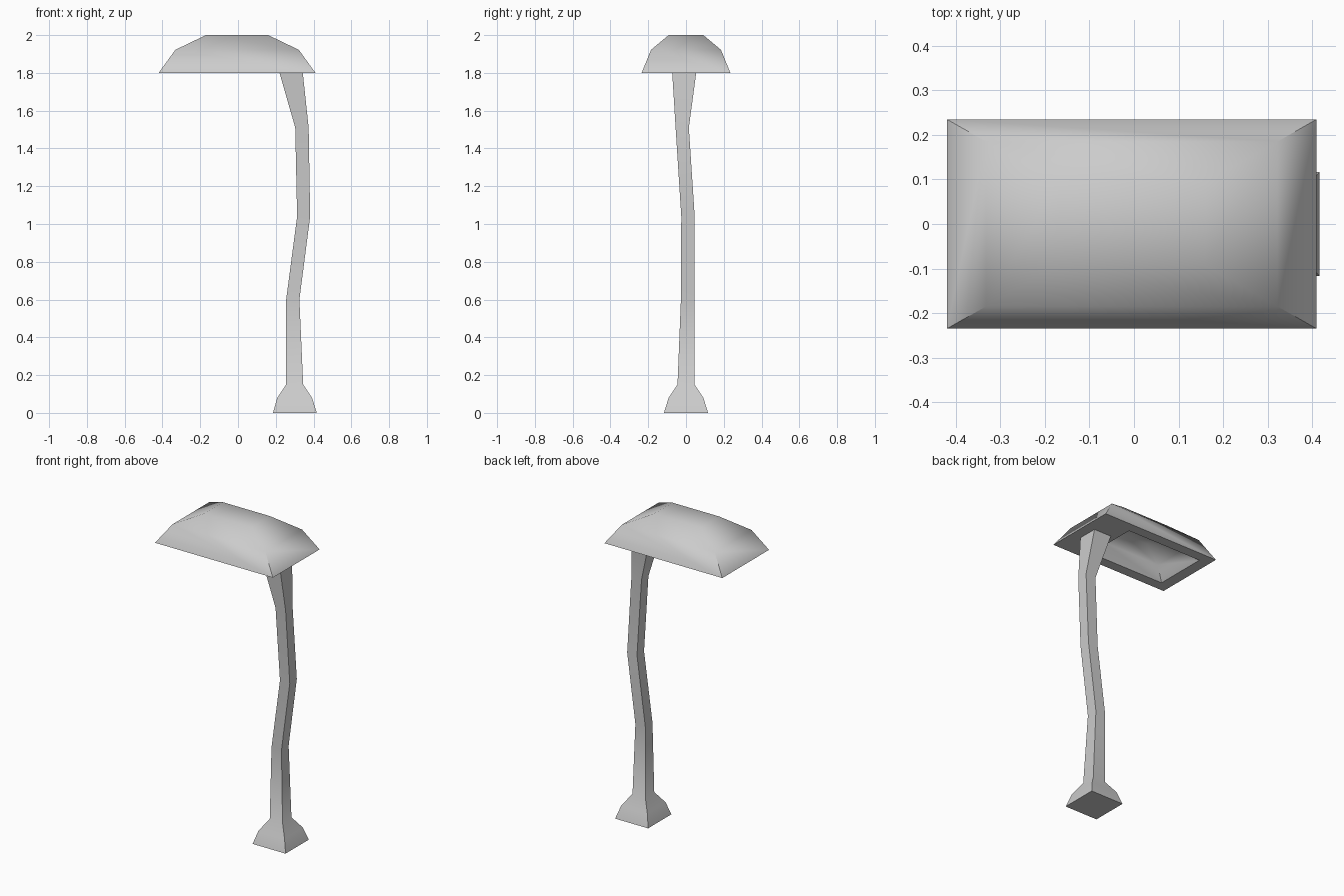
import bpy, bmesh, math

if "Cube" in bpy.data.objects:
    bpy.data.objects.remove(bpy.data.objects["Cube"])


def loft(name, rings):
    """Loft rectangles (x0, x1, y0, y1, z), cap both ends, smooth by angle."""
    bm = bmesh.new()
    loops = []
    for x0, x1, y0, y1, z in rings:
        corners = ((x0, y0), (x1, y0), (x1, y1), (x0, y1))
        loops.append([bm.verts.new((x, y, z)) for x, y in corners])
    for a, b in zip(loops, loops[1:]):
        for i in range(4):
            j = (i + 1) % 4
            bm.faces.new((a[i], a[j], b[j], b[i]))
    bm.faces.new(loops[0])
    bm.faces.new(loops[-1])
    bmesh.ops.recalc_face_normals(bm, faces=bm.faces)
    mesh = bpy.data.meshes.new(name)
    bm.to_mesh(mesh)
    bm.free()
    obj = bpy.data.objects.new(name, mesh)
    bpy.context.collection.objects.link(obj)
    bpy.ops.object.select_all(action='DESELECT')
    obj.select_set(True)
    bpy.context.view_layer.objects.active = obj
    bpy.ops.object.shade_smooth_by_angle(angle=math.radians(50))
    return obj


# Crooked post with flared foot and widened top
loft("post", [
    (0.185, 0.417, -0.117, 0.117, 0.0),
    (0.208, 0.392, -0.092, 0.092, 0.08),
    (0.255, 0.345, -0.045, 0.045, 0.15),
    (0.255, 0.325, -0.027, 0.045, 0.60),
    (0.313, 0.382, -0.025, 0.046, 1.04),
    (0.303, 0.374, -0.055, 0.015, 1.51),
    (0.220, 0.343, -0.073, 0.054, 1.80),
])

# Canopy shell: outer dome, flat underside rim, then the hollow inside
loft("canopy", [
    (-0.17, 0.16, -0.092, 0.092, 2.0),
    (-0.332, 0.322, -0.185, 0.185, 1.922),
    (-0.42, 0.41, -0.235, 0.235, 1.8),
    (-0.35, 0.18, -0.170, 0.170, 1.8),
    (-0.29, 0.13, -0.130, 0.130, 1.88),
    (-0.15, 0.03, -0.065, 0.065, 1.94),
])
